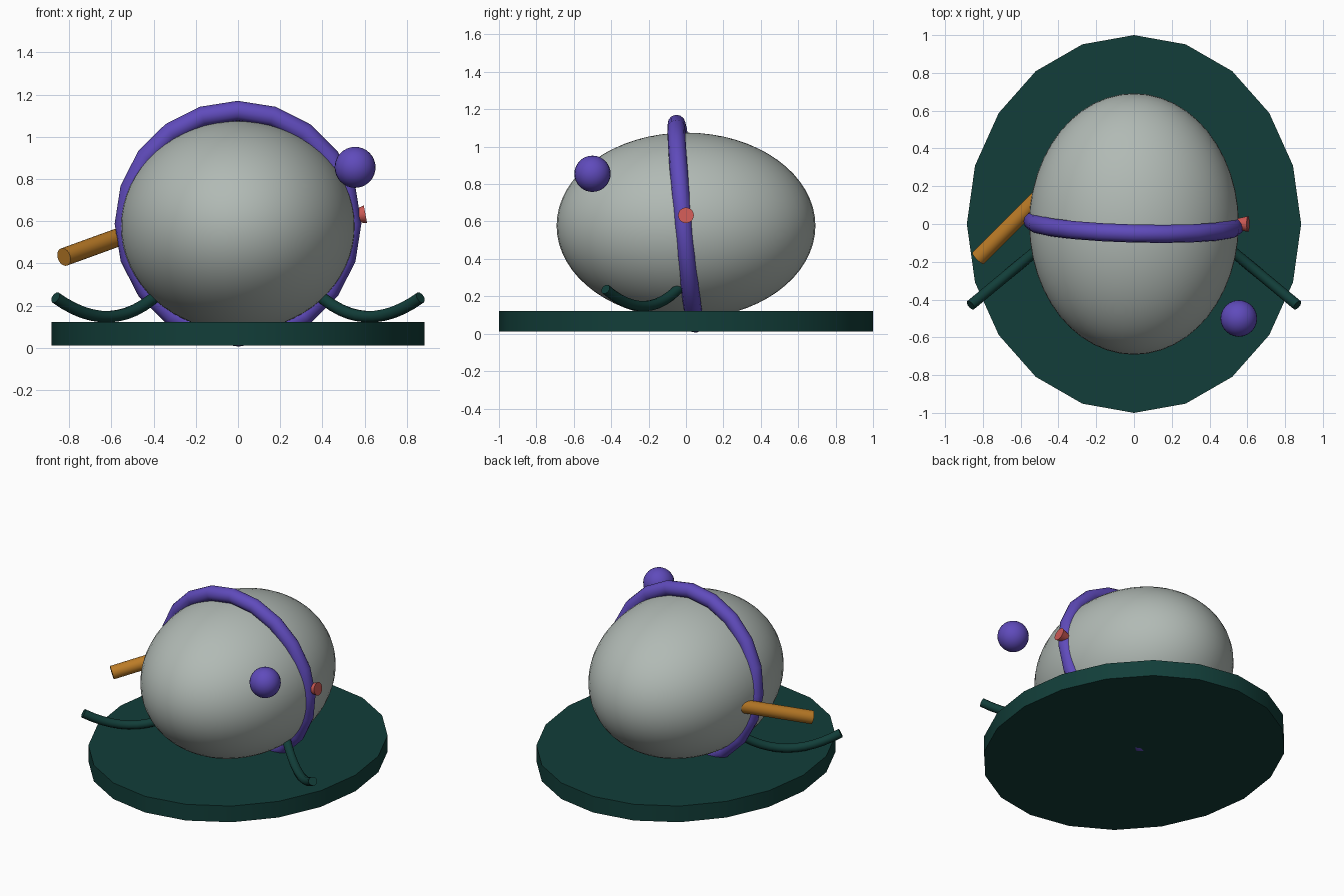
import bpy, math
from mathutils import Vector

if "Cube" in bpy.data.objects:
    bpy.data.objects.remove(bpy.data.objects["Cube"])


def material(name, rgb):
    m = bpy.data.materials.new(name)
    m.diffuse_color = (*rgb, 1)
    m.use_nodes = True
    m.node_tree.nodes["Principled BSDF"].inputs["Base Color"].default_value = m.diffuse_color
    return m


GREY = material("pale_grey", (0.44, 0.49, 0.46))
GREEN = material("dark_green", (0.006, 0.048, 0.041))
PURPLE = material("purple", (0.115, 0.07, 0.5))
ORANGE = material("orange", (0.5, 0.2, 0.02))
RED = material("red", (0.6, 0.1, 0.09))


def finish(name, mat):
    o = bpy.context.object
    o.name = name
    o.data.materials.append(mat)
    bpy.ops.object.shade_smooth_by_angle(angle=math.radians(40))
    return o


def rod(name, a, b, r1, r2, mat, sides=24):
    a, b = Vector(a), Vector(b)
    d = b - a
    bpy.ops.mesh.primitive_cone_add(vertices=sides, radius1=r1, radius2=r2, depth=d.length,
                                    location=(a + b) / 2,
                                    rotation=d.to_track_quat('Z', 'Y').to_euler())
    return finish(name, mat)


# Oval base plate
bpy.ops.mesh.primitive_cylinder_add(vertices=20, radius=1, depth=0.11, location=(0, 0, 0.066))
bpy.context.object.scale = (0.885, 1, 1)
finish("base_plate", GREEN)

# Egg-shaped body
bpy.ops.mesh.primitive_uv_sphere_add(segments=48, ring_count=32, radius=1, location=(0, 0, 0.577))
bpy.context.object.scale = (0.555, 0.692, 0.498)
finish("body", GREY)

# Slightly tilted band around the body
bpy.ops.mesh.primitive_torus_add(major_segments=20, minor_segments=12, major_radius=0.537,
                                 minor_radius=0.048, location=(0, 0, 0.588),
                                 rotation=(math.radians(95.4), 0, math.radians(-1.5)))
finish("band", PURPLE)

# Floating ball
bpy.ops.mesh.primitive_uv_sphere_add(segments=24, ring_count=16, radius=0.097,
                                     location=(0.555, -0.5, 0.855))
finish("ball", PURPLE)

# Button on the band and spout on the other side
rod("button", (0.55, 0, 0.623), (0.604, 0, 0.633), 0.03, 0.042, RED)
rod("spout", (-0.825, -0.18, 0.43), (-0.45, 0.195, 0.566), 0.043, 0.043, ORANGE)

# Bent arms, mirrored left and right
for side, sx in (("right", 1), ("left", -1)):
    p0, p1, p2 = (Vector((sx * x, y, z)) for x, y, z in
                  ((0.37, -0.02, 0.262), (0.6, -0.21, 0.045), (0.865, -0.43, 0.238)))
    curve = bpy.data.curves.new("arm_path", 'CURVE')
    curve.dimensions = '3D'
    curve.bevel_depth = 0.028
    curve.bevel_resolution = 3
    curve.use_fill_caps = True
    spline = curve.splines.new('POLY')
    n = 12
    spline.points.add(n)
    for i, pt in enumerate(spline.points):
        t = i / n
        pt.co = (*(p0 * (1 - t) ** 2 + p1 * 2 * t * (1 - t) + p2 * t * t), 1)
    arm = bpy.data.objects.new(side + "_arm", curve)
    bpy.context.collection.objects.link(arm)
    bpy.ops.object.select_all(action='DESELECT')
    arm.select_set(True)
    bpy.context.view_layer.objects.active = arm
    bpy.ops.object.convert(target='MESH')
    finish(side + "_arm", GREEN)
